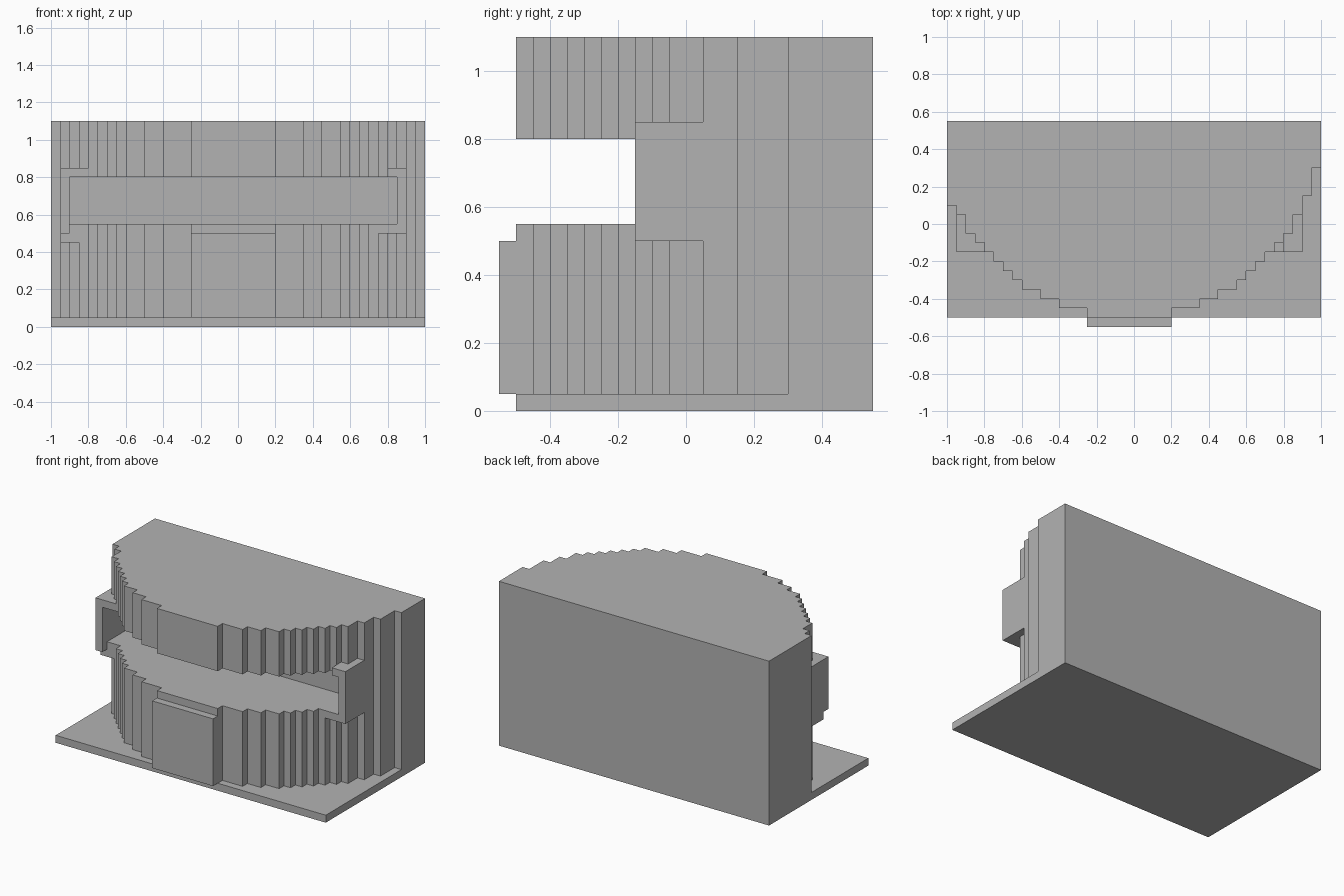
import bpy
import bmesh

cube = bpy.data.objects.get("Cube")
if cube:
    bpy.data.objects.remove(cube, do_unlink=True)

grey = bpy.data.materials.new("plain_grey")
grey.use_nodes = True
COLOUR = (0.45, 0.45, 0.45, 1)
grey.diffuse_color = COLOUR
grey.node_tree.nodes["Principled BSDF"].inputs["Base Color"].default_value = COLOUR


def prism(name, outline, z0, z1):
    """Extrude a plan outline between two heights."""
    bm = bmesh.new()
    face = bm.faces.new([bm.verts.new((x, y, z0)) for x, y in outline])
    top = bmesh.ops.extrude_face_region(bm, geom=[face])["geom"]
    moved = [v for v in top if isinstance(v, bmesh.types.BMVert)]
    bmesh.ops.translate(bm, verts=moved, vec=(0, 0, z1 - z0))
    bmesh.ops.recalc_face_normals(bm, faces=bm.faces)
    mesh = bpy.data.meshes.new(name)
    bm.to_mesh(mesh)
    bm.free()
    mesh.materials.append(grey)
    obj = bpy.data.objects.new(name, mesh)
    bpy.context.collection.objects.link(obj)
    return obj


def block(name, x0, x1, y0, y1, z0, z1):
    return prism(name, [(x0, y0), (x1, y0), (x1, y1), (x0, y1)], z0, z1)


# Stepped bow front: each step is (right end of step, y of its face)
steps = [(-.95, .1), (-.9, .05), (-.85, -.05), (-.8, -.1), (-.75, -.15),
         (-.7, -.2), (-.65, -.25), (-.6, -.3), (-.5, -.35), (-.4, -.4),
         (-.25, -.45), (.2, -.5), (.35, -.45), (.45, -.4), (.55, -.35),
         (.6, -.3), (.65, -.25), (.7, -.2), (.75, -.15), (.8, -.1),
         (.85, -.05), (.9, .05), (.95, .15), (1, .3)]
outline = []
left = -1
for right, y in steps:
    outline += [(left, y), (right, y)]
    left = right
outline += [(1, .55), (-1, .55)]
body = prism("body", outline, .05, 1.1)

# Open band through the front of the body
cutter = block("band_cutter", -.9, .85, -.7, .1, .55, .8)
cutter.hide_render = True
cut = body.modifiers.new("band", "BOOLEAN")
cut.operation = "DIFFERENCE"
cut.solver = "EXACT"
cut.object = cutter
bpy.context.view_layer.objects.active = body
bpy.ops.object.modifier_apply(modifier=cut.name)
bpy.data.objects.remove(cutter, do_unlink=True)

# Base slab and front panel
block("base_slab", -1, 1, -.5, .55, 0, .05)
block("front_panel", -.25, .2, -.55, -.5, .05, .5)

# End frames of the open band
block("left_post", .85, .9, -.15, .05, .5, .85)
block("left_top_ledge", .8, .85, -.15, -.05, .8, .85)
block("left_bottom_ledge", .75, .85, -.15, -.05, .5, .55)
block("right_post", -.95, -.9, -.15, .05, .5, .85)
block("right_top_ledge", -.9, -.8, -.15, -.05, .8, .85)
block("right_bottom_ledge", -.95, -.85, -.1, .05, .45, .5)
block("right_floor_ledge", -.9, -.85, -.1, -.05, .5, .55)
